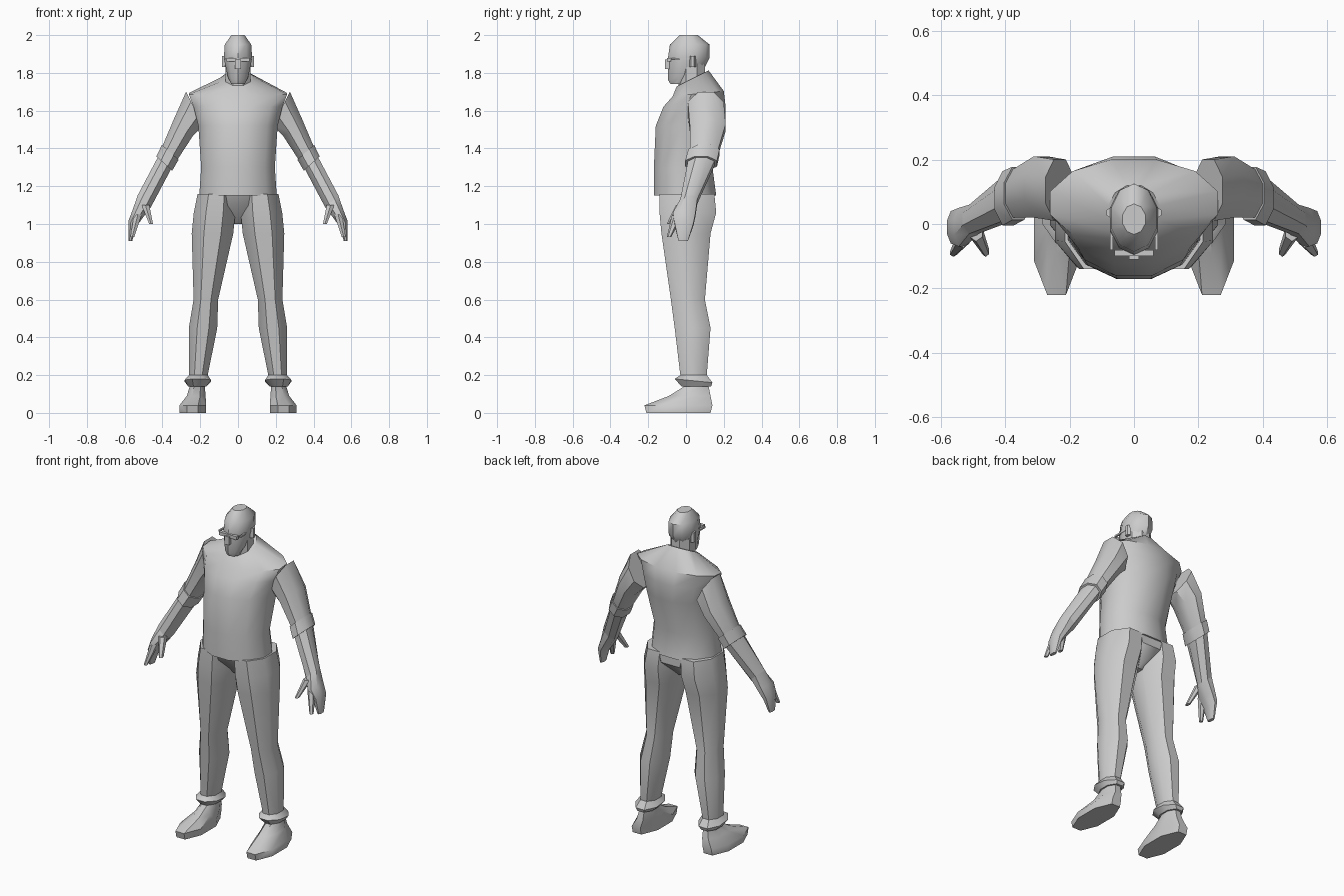
import bpy
import bmesh
from math import cos, sin, radians, tau

default_cube = bpy.data.objects.get("Cube")
if default_cube:
    bpy.data.objects.remove(default_cube)

grey = bpy.data.materials.new("plain_grey")
grey.use_nodes = True
grey.diffuse_color = [0.6] * 3 + [1]
grey.node_tree.nodes["Principled BSDF"].inputs["Base Color"].default_value = grey.diffuse_color


def ring(z, width, front, back, x=0, slope=0, lean=0):
    """Return a cross-section as a function of the sideways and depth directions."""
    middle, depth = (front + back) / 2, (back - front) / 2
    half = width / 2

    def point(across, along):
        return (x + across * half,
                middle + along * depth,
                z + across * slope * half + along * lean * depth)
    return point


def arm_ring(z, width, front, back):
    """A cross-section on the slanted line of the arm."""
    return ring(z, width, front, back, x=1.09 - .53 * z, slope=.9)


def leg_ring(z, width, front, back, lean=0):
    """A cross-section on the slightly spread line of the leg."""
    return ring(z, width, front, back, x=.23 - .1 * z, lean=lean)


def grown(section, scale):
    """The same cross-section at another size."""
    return lambda across, along: section(across * scale, along * scale)


def loft(name, rings, sides=8, side=1):
    """Skin a stack of cross-sections and cap both ends."""
    bm = bmesh.new()
    reach = cos(tau / sides / 2)
    turns = [tau * (i + 0.5) / sides for i in range(sides)]
    loops = []
    for section in rings:
        corners = [section(cos(turn) / reach, sin(turn) / reach) for turn in turns]
        loops.append([bm.verts.new((side * x, y, z)) for x, y, z in corners])
    for low, high in zip(loops, loops[1:]):
        for i in range(sides):
            j = (i + 1) % sides
            bm.faces.new((low[i], low[j], high[j], high[i]))
    bm.faces.new(loops[0])
    bm.faces.new(loops[-1])
    bmesh.ops.recalc_face_normals(bm, faces=bm.faces)
    mesh = bpy.data.meshes.new(name)
    bm.to_mesh(mesh)
    bm.free()
    mesh.materials.append(grey)
    obj = bpy.data.objects.new(name, mesh)
    bpy.context.collection.objects.link(obj)
    bpy.ops.object.select_all(action="DESELECT")
    obj.select_set(True)
    bpy.context.view_layer.objects.active = obj
    bpy.ops.object.shade_smooth_by_angle(angle=radians(40))


def prism(name, bottom, top, width, front, back, x=0, sides=4, side=1):
    """A straight upright block."""
    loft(name, [ring(z, width, front, back, x) for z in (bottom, top)], sides, side)


# Torso and clothing
loft("shirt", [
    ring(z=1.15, width=.41, front=-.17, back=.16),
    ring(z=1.3, width=.39, front=-.17, back=.14),
    ring(z=1.52, width=.42, front=-.16, back=.21),
    ring(z=1.62, width=.47, front=-.12, back=.21),
    ring(z=1.69, width=.52, front=-.07, back=.2, lean=.1),
    ring(z=1.77, width=.16, front=-.05, back=.12, lean=.5),
], sides=12)
loft("trouser_seat", [
    ring(z=1, width=.08, front=-.02, back=.05),
    ring(z=1.1, width=.3, front=-.11, back=.15),
    ring(z=1.16, width=.38, front=-.13, back=.15),
])

# Head
prism("neck", bottom=1.72, top=1.85, width=.13, front=-.04, back=.1, sides=8)
loft("head", [
    ring(z=1.74, width=.07, front=-.08, back=-.01),
    ring(z=1.79, width=.11, front=-.09, back=.09, lean=.3),
    ring(z=1.88, width=.15, front=-.09, back=.12),
    ring(z=1.95, width=.14, front=-.08, back=.12),
    ring(z=2, width=.07, front=-.03, back=.06),
], sides=10)
prism("nose", bottom=1.82, top=1.87, width=.03, front=-.11, back=-.07)
prism("glasses", bottom=1.86, top=1.88, width=.12, front=-.1, back=-.08)

# Cross-sections shared by neighbouring parts
cuff_top = arm_ring(z=1.38, width=.08, front=.02, back=.17)
cuff_end = arm_ring(z=1.32, width=.07, front=.01, back=.15)
wrist = arm_ring(z=1.12, width=.07, front=-.03, back=.06)
palm = arm_ring(z=1.05, width=.05, front=-.07, back=.05)
ankle = leg_ring(z=.2, width=.1, front=-.03, back=.11)
shoe_top = leg_ring(z=.14, width=.08, front=-.01, back=.12)

# Paired parts
for side, label in ((1, "left_"), (-1, "right_")):
    prism(label + "glasses_arm", bottom=1.87, top=1.88, width=.01,
          front=-.08, back=.05, x=.07, side=side)
    prism(label + "ear", bottom=1.83, top=1.89, width=.03,
          front=.02, back=.05, x=.07, sides=6, side=side)

    # Arm from shoulder to hand
    loft(label + "sleeve", [
        ring(z=1.61, width=.09, front=.01, back=.2, x=.23, slope=2),
        arm_ring(z=1.51, width=.1, front=.02, back=.21),
        cuff_top,
    ], side=side)
    loft(label + "sleeve_cuff", [grown(cuff_top, 1.1), grown(cuff_end, 1.2)], side=side)
    loft(label + "forearm", [cuff_end, wrist], side=side)
    loft(label + "hand", [
        wrist,
        palm,
        arm_ring(z=1, width=.04, front=-.06, back=.04),
        ring(z=.91, width=.02, front=-.04, back=.01, x=.57),
    ], side=side)
    loft(label + "thumb", [
        ring(z=1.1, width=.04, front=-.05, back=0, x=.49),
        ring(z=1, width=.02, front=-.1, back=-.07, x=.46),
    ], sides=6, side=side)
    loft(label + "index_finger", [
        ring(z=1.05, width=.04, front=-.07, back=-.02, x=.53),
        ring(z=.93, width=.02, front=-.1, back=-.08, x=.56),
    ], sides=6, side=side)

    # Leg from hip to shoe
    loft(label + "trouser_leg", [
        leg_ring(z=1.16, width=.2, front=-.14, back=.15),
        leg_ring(z=1.06, width=.22, front=-.14, back=.16),
        leg_ring(z=.95, width=.22, front=-.13, back=.13),
        leg_ring(z=.6, width=.13, front=-.08, back=.1),
        leg_ring(z=.45, width=.15, front=-.06, back=.13),
        ankle,
    ], side=side)
    loft(label + "trouser_cuff", [
        ankle,
        leg_ring(z=.17, width=.14, front=-.06, back=.14, lean=-.1),
        grown(shoe_top, 1.2),
    ], side=side)
    loft(label + "shoe", [
        ring(z=0, width=.14, front=-.21, back=.13, x=.24),
        ring(z=.04, width=.14, front=-.22, back=.14, x=.24),
        leg_ring(z=.09, width=.1, front=-.09, back=.13),
        shoe_top,
    ], side=side)
